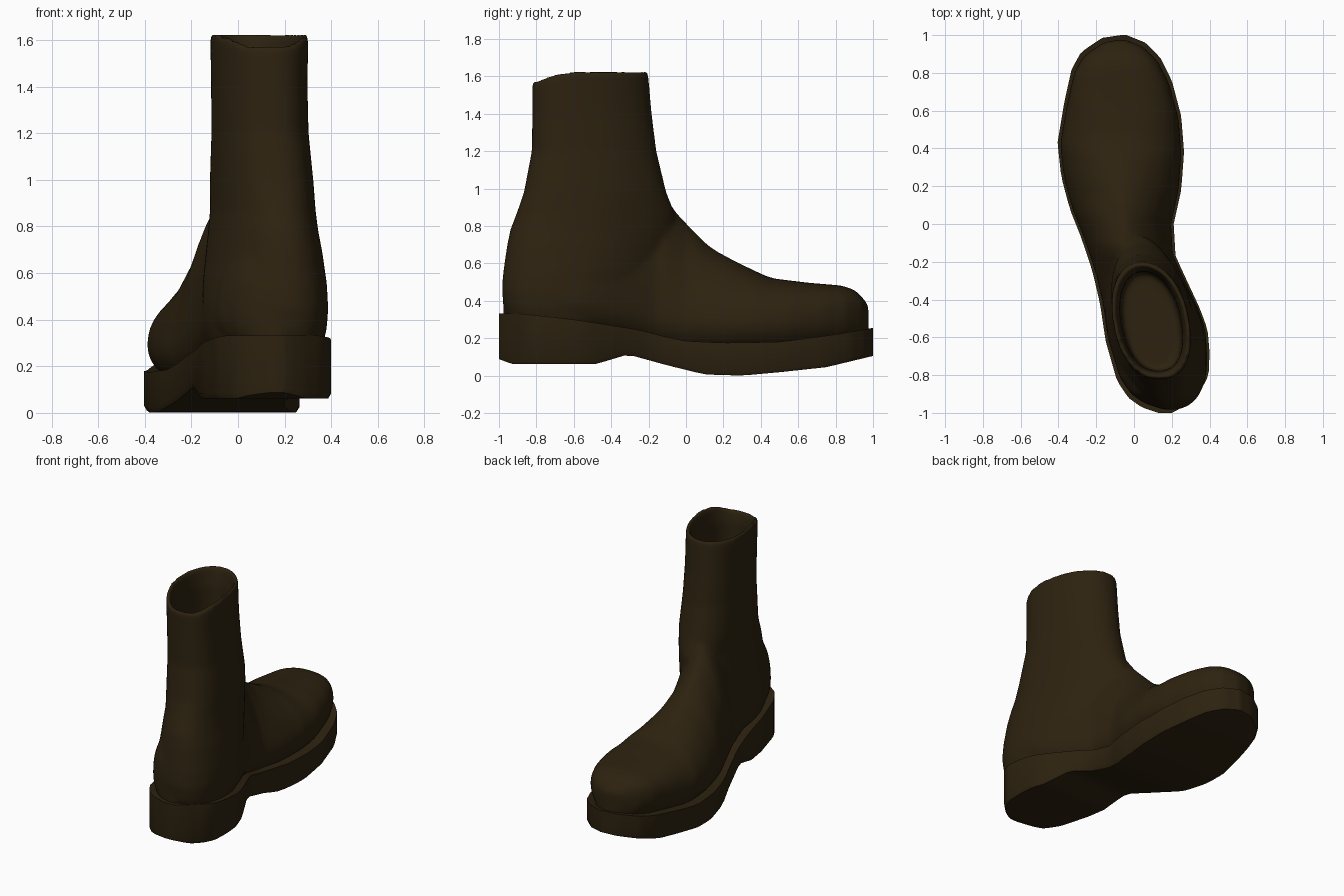
import bpy, bmesh, math

if "Cube" in bpy.data.objects:
    bpy.data.objects.remove(bpy.data.objects["Cube"])

leather = bpy.data.materials.new("dark_brown_leather")
leather.diffuse_color = (0.026, 0.016, 0.005, 1)
leather.use_nodes = True
leather.node_tree.nodes["Principled BSDF"].inputs["Base Color"].default_value = leather.diffuse_color


def lerp(table, t):
    """Piecewise linear lookup in (key, value) pairs."""
    if t <= table[0][0]:
        return table[0][1]
    for (a, va), (b, vb) in zip(table, table[1:]):
        if t <= b:
            return va + (vb - va) * (t - a) / (b - a)
    return table[-1][1]


def spow(v, p):
    return math.copysign(abs(v) ** p, v)


def loft(bm, rings):
    """Skin a list of equal-length closed rings and cap both ends."""
    vs = [[bm.verts.new(p) for p in r] for r in rings]
    n = len(vs[0])
    for a, b in zip(vs, vs[1:]):
        for i in range(n):
            j = (i + 1) % n
            bm.faces.new((a[i], a[j], b[j], b[i]))
    bm.faces.new(vs[0])
    bm.faces.new(vs[-1])


def finish(bm, name):
    bmesh.ops.recalc_face_normals(bm, faces=bm.faces[:])
    me = bpy.data.meshes.new(name)
    bm.to_mesh(me)
    bm.free()
    ob = bpy.data.objects.new(name, me)
    bpy.context.collection.objects.link(ob)
    me.materials.append(leather)
    return ob


# Sole outline and heights, all as functions of y
RIGHT = [(-1, .20), (-.985, .23), (-.95, .28), (-.87, .36), (-.8, .395), (-.68, .40), (-.56, .39),
         (-.45, .35), (-.3, .28), (-.17, .22), (0, .21), (.18, .25), (.38, .265), (.57, .25),
         (.76, .20), (.88, .14), (.96, .06), (1, -.04)]
LEFT = [(-1, .13), (-.97, .04), (-.92, -.03), (-.83, -.09), (-.62, -.15), (-.42, -.18), (-.25, -.22),
        (-.07, -.28), (.08, -.34), (.25, -.385), (.43, -.405), (.64, -.37), (.82, -.33),
        (.91, -.28), (.985, -.17), (1, -.07)]
TOP = [(-1, .333), (-.9, .333), (-.6, .30), (-.25, .245), (-.1, .205), (0, .185), (.2, .175),
       (.5, .18), (.8, .22), (1, .255)]
BOTTOM = [(-1, .088), (-.93, .062), (-.48, .062), (-.31, .113), (-.1, .055), (.1, .006),
          (.3, 0), (.5, .018), (.75, .045), (1, .105)]

# Sole: rectangular sections lofted from heel to toe, with a small bottom bevel
bm = bmesh.new()
rings = []
N = 56
for k in range(N + 1):
    y = -math.cos(math.pi * k / N)
    l, r, t, b = (lerp(tb, y) for tb in (LEFT, RIGHT, TOP, BOTTOM))
    e = min(.012, (r - l) * .2)
    rings.append([(l, y, t), (l, y, b + .02), (l + e, y, b),
                  (r - e, y, b), (r, y, b + .02), (r, y, t)])
loft(bm, rings)
sole = finish(bm, "sole")

# Upper, foot part: vertical sections with a soft top and a pinch above the sole
CREST = [(-1, .50), (-.9, .72), (-.6, .8), (-.35, .98), (-.15, .98), (-.11, .96), (-.045, .865),
         (.13, .685), (.28, .603), (.45, .522), (.65, .497), (.83, .482), (.90, .46), (.95, .41), (1, .34)]
POWER = [(-.9, 2.3), (-.6, 2.0), (-.3, 1.6), (0, 1.5), (.15, 1.6), (.3, 1.8), (.45, 2.2), (.65, 2.6)]
bm = bmesh.new()
rings = []
M = 40
for k in range(N + 1):
    s = -math.cos(math.pi * k / N)
    y = s * .978
    l, r = lerp(LEFT, s) + .013, lerp(RIGHT, s) - .013
    c, w = (l + r) / 2, (r - l) / 2
    zc = lerp(TOP, y) + .11
    up = max(lerp(CREST, y) - zc, .01)
    p = 2 / lerp(POWER, y)
    ring = []
    for i in range(M):
        a = 2 * math.pi * i / M
        ca, sa = math.cos(a), math.sin(a)
        if sa >= 0:
            ring.append((c + w * spow(ca, p), y, zc + up * spow(sa, p)))
        else:
            ring.append((c + w * spow(ca, .85), y, zc + .19 * sa))
    rings.append(ring)
loft(bm, rings)

# Upper, ankle and shaft: (z, back y, front y, centre x, half width, lean)
SHAFT = [(.28, -.945, -.2, .115, .23, -.2), (.36, -.972, -.18, .115, .25, -.2),
         (.45, -.985, -.16, .113, .258, -.2), (.55, -.978, -.12, .11, .254, -.2),
         (.69, -.958, -.08, .107, .235, -.2), (.78, -.94, -.06, .103, .222, -.19),
         (.87, -.905, -.06, .102, .214, -.18), (.98, -.867, -.105, .10, .21, -.17),
         (1.2, -.825, -.158, .093, .2, -.15), (1.4, -.822, -.183, .09, .199, -.15),
         (1.625, -.822, -.203, .09, .203, -.15),
         # rim and inner well
         (1.625, -.797, -.228, .09, .178, -.15), (1.5, -.78, -.25, .09, .16, -.15),
         (1.0, -.775, -.255, .09, .152, -.15)]
rings = []
for z, yb, yf, c, w, lean in SHAFT:
    ym, h = (yb + yf) / 2, (yf - yb) / 2
    ring = []
    for i in range(48):
        a = 2 * math.pi * i / 48
        front = math.sin(a) > 0
        p = 2 / ((1.75 if front else 2.2) if z < .9 else (2.1 if front else 2.35))
        dy = h * spow(math.sin(a), p)
        y = ym + dy
        drop = .05 * min(1, max(0, (-.62 - y) / .18)) ** 1.5 if z > 1.6 else 0
        ring.append((c + lean * dy + w * spow(math.cos(a), p), y, z - drop))
    rings.append(ring)
loft(bm, rings)
upper = finish(bm, "boot_upper")

# Fuse foot and shaft into one smooth skin
rm = upper.modifiers.new("fuse", 'REMESH')
rm.mode = 'VOXEL'
rm.voxel_size = .014
rm.use_smooth_shade = True
sm = upper.modifiers.new("soften", 'SMOOTH')
sm.factor = .5
sm.iterations = 12

# Smooth sole wall, keep its rims crisp
bpy.ops.object.select_all(action='DESELECT')
sole.select_set(True)
bpy.context.view_layer.objects.active = sole
bpy.ops.object.shade_smooth_by_angle(angle=math.radians(40))
